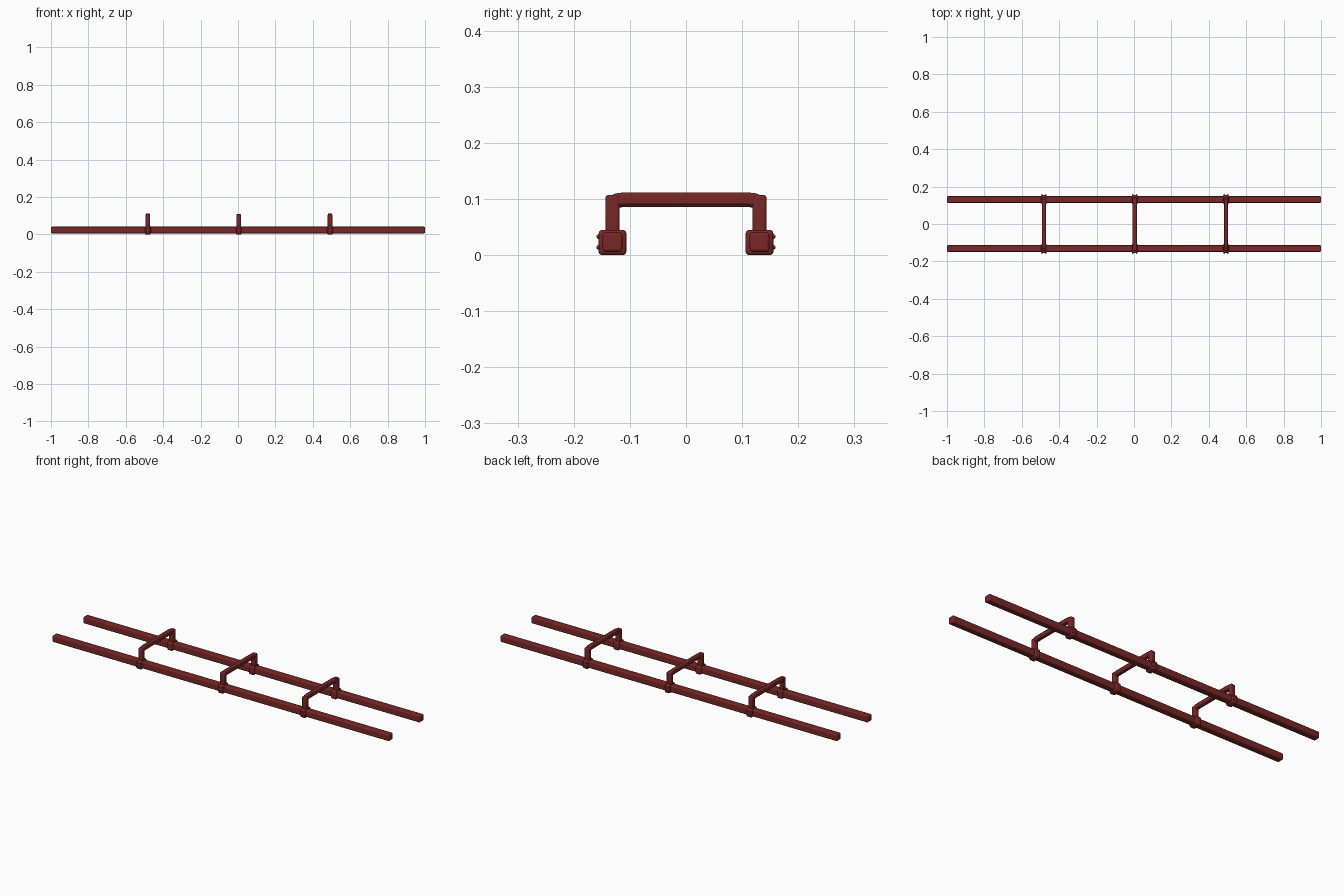
import bpy, bmesh
from mathutils import Matrix

if "Cube" in bpy.data.objects:
    bpy.data.objects.remove(bpy.data.objects["Cube"])

mat = bpy.data.materials.new("dark_red")
mat.diffuse_color = (0.19, 0.02, 0.02, 1)
mat.use_nodes = True
mat.node_tree.nodes["Principled BSDF"].inputs["Base Color"].default_value = mat.diffuse_color


def finish(name, bm, bevel=0.0, segments=2):
    bmesh.ops.recalc_face_normals(bm, faces=bm.faces)
    me = bpy.data.meshes.new(name)
    bm.to_mesh(me)
    bm.free()
    ob = bpy.data.objects.new(name, me)
    bpy.context.collection.objects.link(ob)
    me.materials.append(mat)
    if bevel:
        mod = ob.modifiers.new("bevel", 'BEVEL')
        mod.width, mod.segments = bevel, segments
        mod.limit_method = 'ANGLE'
    bpy.ops.object.select_all(action='DESELECT')
    bpy.context.view_layer.objects.active = ob
    ob.select_set(True)
    bpy.ops.object.shade_smooth_by_angle()
    return ob


def box(name, lo, hi, bevel, segments=2):
    bm = bmesh.new()
    size = [b - a for a, b in zip(lo, hi)]
    mid = [(a + b) / 2 for a, b in zip(lo, hi)]
    bmesh.ops.create_cube(bm, size=1, matrix=Matrix.Translation(mid) @ Matrix.Diagonal((*size, 1)))
    return finish(name, bm, bevel, segments)


def crossbar(name, x, top):
    # square bar whose ends dip slightly into the posts
    stations = [(-0.132, 0.004), (-0.122, 0.0015), (-0.108, 0),
                (0.108, 0), (0.122, 0.0015), (0.132, 0.004)]
    w, h = 0.011, 0.023
    bm = bmesh.new()
    rings = []
    for y, dip in stations:
        z = top - dip
        rings.append([bm.verts.new(p) for p in
                      ((x - w, y, z - h), (x + w, y, z - h), (x + w, y, z), (x - w, y, z))])
    for a, b in zip(rings, rings[1:]):
        for i in range(4):
            j = (i + 1) % 4
            bm.faces.new((a[i], a[j], b[j], b[i]))
    bm.faces.new(rings[0])
    bm.faces.new(rings[-1])
    return finish(name, bm, 0.004)


# long rails
for side, s in (("front", -1), ("back", 1)):
    y = s * 0.131
    box(side + "_rail", (-1, y - 0.0175, 0.006), (1, y + 0.0175, 0.041), 0.005, 3)

# three hoops: clamps, bolts, posts and crossbar
for n, (x, top) in enumerate(((-0.482, 0.112), (0.004, 0.109), (0.492, 0.112)), 1):
    crossbar(f"crossbar_{n}", x, top)
    for side, s in (("front", -1), ("back", 1)):
        y = s * 0.131
        box(f"{side}_clamp_{n}", (x - 0.016, y - 0.025, 0), (x + 0.016, y + 0.025, 0.045), 0.007, 3)
        box(f"{side}_post_{n}", (x - 0.0125, y - 0.0125, 0.035), (x + 0.0125, y + 0.0125, 0.107), 0.005, 3)
        bm = bmesh.new()
        for dx in (-0.01, 0.01):
            for z in (0.014, 0.033):
                bmesh.ops.create_uvsphere(bm, u_segments=12, v_segments=8, radius=0.004,
                                          matrix=Matrix.Translation((x + dx, s * 0.1555, z)))
        finish(f"{side}_bolts_{n}", bm)
